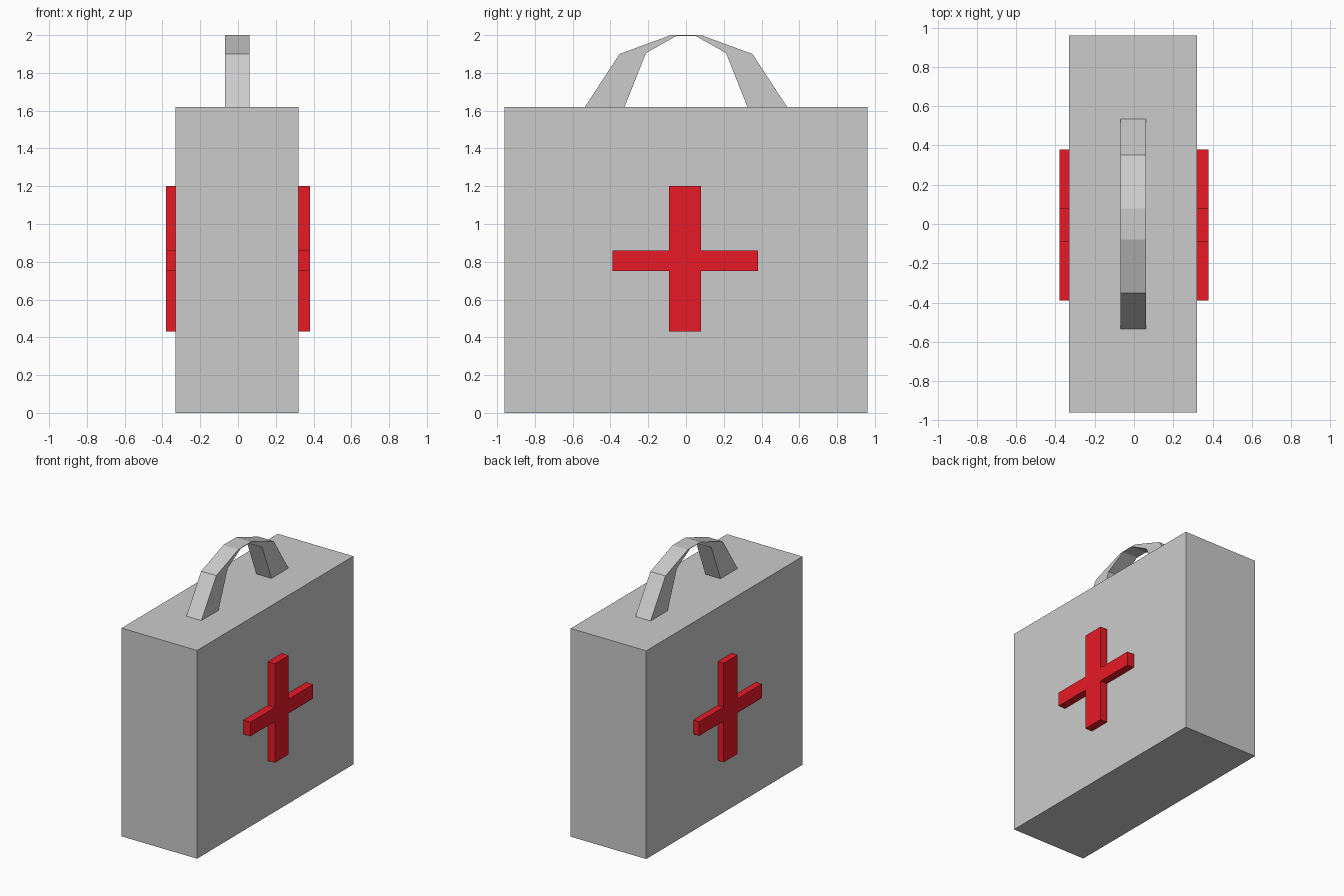
import bpy, bmesh

if "Cube" in bpy.data.objects:
    bpy.data.objects.remove(bpy.data.objects["Cube"])


def extruded(name, profile, x0, x1, material=None):
    """Solid made from a closed (y, z) profile swept from x0 to x1."""
    bm = bmesh.new()
    face = bm.faces.new([bm.verts.new((x0, y, z)) for y, z in profile])
    res = bmesh.ops.extrude_face_region(bm, geom=[face])
    verts = [v for v in res["geom"] if isinstance(v, bmesh.types.BMVert)]
    bmesh.ops.translate(bm, verts=verts, vec=(x1 - x0, 0, 0))
    bmesh.ops.recalc_face_normals(bm, faces=bm.faces)
    mesh = bpy.data.meshes.new(name)
    bm.to_mesh(mesh)
    bm.free()
    obj = bpy.data.objects.new(name, mesh)
    bpy.context.collection.objects.link(obj)
    if material:
        mesh.materials.append(material)
    return obj


red = bpy.data.materials.new("red")
red.diffuse_color = (0.8, 0.01, 0.02, 1)
red.use_nodes = True
red.node_tree.nodes["Principled BSDF"].inputs["Base Color"].default_value = red.diffuse_color

# Case body
extruded("case_body", [(-0.96, 0), (0.96, 0), (0.96, 1.62), (-0.96, 1.62)], -0.33, 0.32)

# Carrying handle: arch that thins out to a strap at the top
outer = [(-0.535, 1.62), (-0.352, 1.90), (-0.08, 2.0)]
inner = [(-0.05, 1.996), (-0.212, 1.905), (-0.325, 1.62)]
mirrored = [(-y, z) for y, z in reversed(outer + inner)]
extruded("handle", outer + mirrored[3:] + mirrored[:3] + inner, -0.07, 0.06)

# Raised cross on both broad sides
y0, y1, y2, y3 = -0.39, -0.09, 0.08, 0.38
z0, z1, z2, z3 = 0.43, 0.75, 0.86, 1.20
cross = [(y1, z0), (y2, z0), (y2, z1), (y3, z1), (y3, z2), (y2, z2),
         (y2, z3), (y1, z3), (y1, z2), (y0, z2), (y0, z1), (y1, z1)]
for name, xa, xb in (("cross_right", 0.31, 0.38), ("cross_left", -0.38, -0.32)):
    extruded(name, cross, xa, xb, red)
